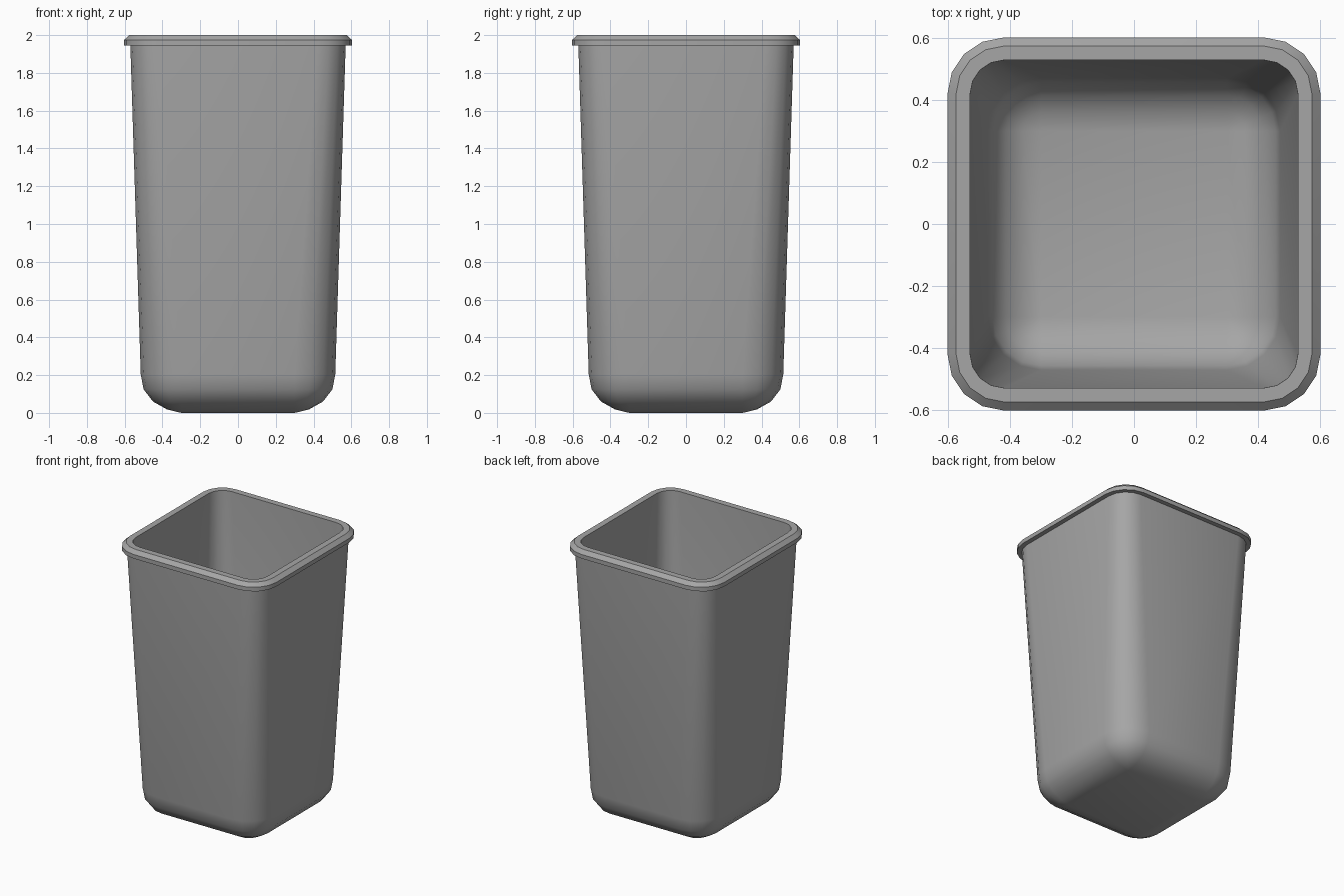
import bpy
import bmesh
from math import cos, sin, pi, radians

cube = bpy.data.objects.get("Cube")
if cube:
    bpy.data.objects.remove(cube, do_unlink=True)

# Single plastic colour
grey = bpy.data.materials.new("grey_plastic")
grey.use_nodes = True
colour = (0.38, 0.38, 0.38, 1)
grey.diffuse_color = colour
grey.node_tree.nodes["Principled BSDF"].inputs["Base Color"].default_value = colour

SEG = 4        # segments per rounded corner
LOW = 0.30     # corner centre near the floor
HIGH = 0.42    # corner centre at the rim


def ring(bm, half, z, centre):
    """Rounded square loop of vertices."""
    r = max(half - centre, 0)
    verts = []
    for q, (sx, sy) in enumerate([(1, 1), (-1, 1), (-1, -1), (1, -1)]):
        for i in range(SEG + 1):
            a = (q + i / SEG) * pi / 2
            verts.append(bm.verts.new((sx * centre + r * cos(a), sy * centre + r * sin(a), z)))
    return verts


# Profile from outer floor, up the wall, over the lip and down inside
profile = [
    (0.30, 0.0, LOW), (0.375, 0.018, LOW), (0.45, 0.06, LOW),
    (0.50, 0.125, LOW), (0.515, 0.205, LOW),
    (0.57, 1.945, HIGH), (0.603, 1.945, HIGH), (0.603, 1.975, HIGH),
    (0.575, 2.0, HIGH), (0.53, 2.0, HIGH),
    (0.472, 0.205, LOW), (0.458, 0.145, LOW), (0.415, 0.09, LOW),
    (0.36, 0.057, LOW), (0.30, 0.043, LOW),
]

bm = bmesh.new()
rings = [ring(bm, *p) for p in profile]
for low, high in zip(rings, rings[1:]):
    n = len(low)
    for i in range(n):
        j = (i + 1) % n
        bm.faces.new((low[i], low[j], high[j], high[i]))
bm.faces.new(rings[0][::-1])
bm.faces.new(rings[-1])
bmesh.ops.remove_doubles(bm, verts=bm.verts[:], dist=0.0005)
bmesh.ops.recalc_face_normals(bm, faces=bm.faces[:])

mesh = bpy.data.meshes.new("waste_bin")
bm.to_mesh(mesh)
bm.free()
mesh.materials.append(grey)
waste_bin = bpy.data.objects.new("waste_bin", mesh)
bpy.context.collection.objects.link(waste_bin)

# Smooth walls and corners, crisp lip
bpy.ops.object.select_all(action="DESELECT")
waste_bin.select_set(True)
bpy.context.view_layer.objects.active = waste_bin
bpy.ops.object.shade_smooth_by_angle(angle=radians(32))
